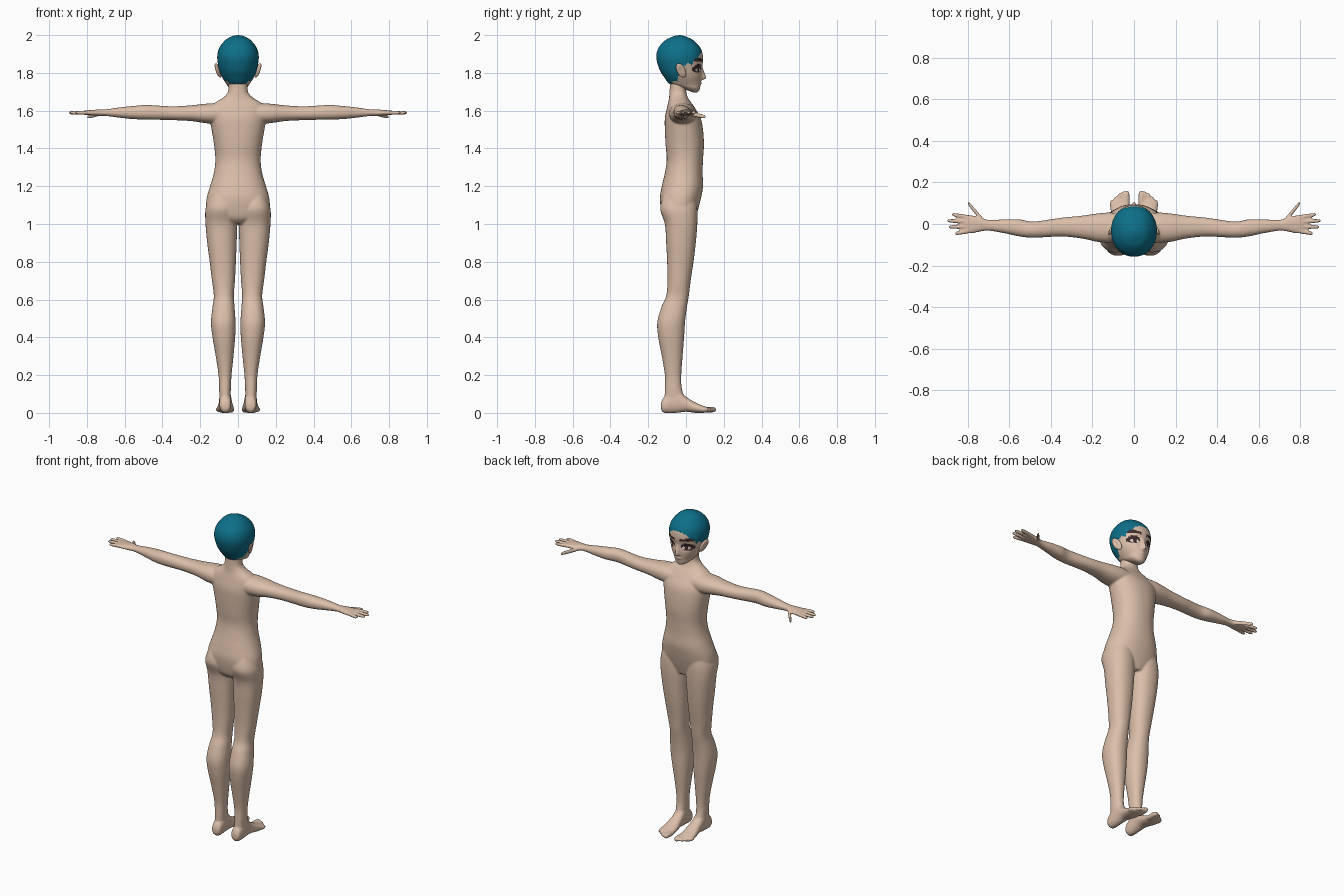
import bpy, bmesh, math
from mathutils import Vector


def material(name, rgb):
    m = bpy.data.materials.new(name)
    m.diffuse_color = (*rgb, 1)
    return m


SKIN = material("skin", (0.71, 0.52, 0.40))
HAIR = material("teal hair", (0.004, 0.16, 0.25))
DARK = material("dark brown lash", (0.045, 0.025, 0.025))
PALE = material("eye white", (0.75, 0.66, 0.58))


def catmull(rows, steps):
    """Smoothly interpolate rows of section values."""
    out = []
    for i in range(len(rows) - 1):
        a, b = rows[max(i - 1, 0)], rows[i]
        c, d = rows[i + 1], rows[min(i + 2, len(rows) - 1)]
        for k in range(steps):
            t = k / steps
            out.append([0.5 * (2 * q + (r - p) * t + (2 * p - 5 * q + 4 * r - s) * t * t
                               + (3 * q - p - 3 * r + s) * t ** 3)
                        for p, q, r, s in zip(a, b, c, d)])
    return out + [list(rows[-1])]


def loft(bm, rows, place, n=32, steps=5, power=0.9):
    """Rows are (t, u0, u1, v0, v1): rounded sections given by their extents."""
    rings = []
    for t, u0, u1, v0, v1 in catmull(rows, steps):
        ring = []
        for k in range(n):
            a = 2 * math.pi * k / n
            c, s = math.cos(a), math.sin(a)
            u = (u0 + u1) / 2 + (u1 - u0) / 2 * math.copysign(abs(c) ** power, c)
            v = (v0 + v1) / 2 + (v1 - v0) / 2 * math.copysign(abs(s) ** power, s)
            ring.append(bm.verts.new(place(t, u, v)))
        rings.append(ring)
    for r0, r1 in zip(rings, rings[1:]):
        for k in range(n):
            bm.faces.new((r0[k], r0[(k + 1) % n], r1[(k + 1) % n], r1[k]))
    bm.faces.new(rings[0])
    bm.faces.new(rings[-1])


def finish(bm, name, mats):
    bmesh.ops.recalc_face_normals(bm, faces=bm.faces)
    for f in bm.faces:
        f.smooth = True
    me = bpy.data.meshes.new(name)
    bm.to_mesh(me)
    bm.free()
    for m in mats:
        me.materials.append(m)
    ob = bpy.data.objects.new(name, me)
    bpy.context.collection.objects.link(ob)
    return ob


TORSO = [(1.00, .06, -.09, .04), (1.03, .12, -.12, .05), (1.08, .165, -.133, .065),
         (1.14, .165, -.138, .08), (1.20, .148, -.128, .09), (1.27, .128, -.112, .088),
         (1.34, .12, -.102, .09), (1.42, .127, -.108, .095), (1.50, .14, -.112, .09),
         (1.56, .15, -.112, .078), (1.61, .15, -.102, .05), (1.64, .125, -.095, .03),
         (1.665, .085, -.09, .012), (1.69, .058, -.088, .003), (1.72, .05, -.086, 0),
         (1.78, .05, -.085, 0)]
LEG = [(1.15, .02, .15, -.12, .05), (1.08, .004, .172, -.137, .06), (1.0, .004, .172, -.112, .06),
       (.9, .007, .163, -.105, .052), (.8, .011, .15, -.1, .04), (.7, .016, .138, -.098, .025),
       (.62, .022, .128, -.105, .015), (.56, .018, .135, -.13, .005), (.48, .013, .143, -.152, -.005),
       (.4, .015, .135, -.147, -.01), (.3, .024, .118, -.128, -.018), (.2, .034, .103, -.112, -.025),
       (.13, .038, .1, -.112, -.022), (.06, .038, .098, -.115, 0)]
FOOT = [(-.133, .05, .085, .02, .05), (-.115, .037, .097, 0, .085), (-.05, .035, .1, 0, .125),
        (0, .03, .102, .006, .085), (.05, .023, .11, 0, .055), (.09, .022, .115, 0, .038),
        (.115, .024, .114, .003, .03)]
ARM = [(.05, -.09, .05, 1.53, 1.64), (.12, -.09, .055, 1.53, 1.64), (.18, -.085, .05, 1.535, 1.636),
       (.25, -.07, .04, 1.545, 1.628), (.35, -.06, .03, 1.55, 1.623), (.48, -.066, .012, 1.553, 1.63),
       (.55, -.06, .022, 1.555, 1.625), (.62, -.045, .022, 1.562, 1.618), (.70, -.032, .02, 1.572, 1.607),
       (.74, -.037, .032, 1.572, 1.606), (.78, -.045, .042, 1.575, 1.603), (.815, -.044, .042, 1.578, 1.6)]


def digit(bm, place, t0, u0, v0, t1, u1, v1, r):
    """Tapered finger or toe with a round tip."""
    rows = []
    for f, k in ((0, 1), (.5, 1), (.85, .85), (.95, .6), (1, .15)):
        t, u, v = (p + (q - p) * f for p, q in ((t0, t1), (u0, u1), (v0, v1)))
        rows.append((t, u - r * k, u + r * k, v - r * k, v + r * k))
    loft(bm, rows, place, n=14, steps=3, power=1)


# Body: torso, limbs, hands and feet fused into one skin
bm = bmesh.new()
loft(bm, [(z, -w, w, a, b) for z, w, a, b in TORSO], lambda t, u, v: (u, v, t), n=48)
for s in (1, -1):
    up = lambda t, u, v: (s * u, v, t)
    out = lambda t, u, v: (s * t, u, v)
    fwd = lambda t, u, v: (s * u, t, v)
    loft(bm, LEG, up)
    loft(bm, FOOT, fwd)
    loft(bm, ARM, out)
    # fingers and thumb
    for y0, x1, y1 in ((.032, .877, .046), (.011, .9, .016), (-.012, .893, -.014), (-.034, .862, -.046)):
        digit(bm, out, .79, y0, 1.59, x1, y1, 1.589, .0105)
    digit(bm, out, .725, .015, 1.587, .8, .104, 1.566, .013)
    # toes
    for i in range(5):
        digit(bm, fwd, .09, .036 + .018 * i, .017, .16 - .003 * i * i, .036 + .016 * i, .017,
              .016 if i == 0 else .0115)
body = finish(bm, "body", [SKIN])
rm = body.modifiers.new("fuse", 'REMESH')
rm.mode = 'VOXEL'
rm.voxel_size = 0.0052
rm.use_smooth_shade = True
sm = body.modifiers.new("soften", 'SMOOTH')
sm.factor, sm.iterations = 0.5, 5

# Head
HEAD = [(1.697, .012, .035, .06), (1.705, .028, .015, .069), (1.72, .047, -.03, .074),
        (1.74, .061, -.085, .077), (1.78, .086, -.118, .082), (1.82, .1, -.141, .084),
        (1.88, .11, -.157, .09), (1.93, .1, -.147, .078), (1.97, .071, -.113, .042),
        (1.987, .047, -.083, .012), (1.996, .025, -.058, -.012), (2.0, .004, -.036, -.03)]
HAIRLINE = [(-.2, 1.7), (-.08, 1.745), (-.045, 1.765), (-.03, 1.83), (.03, 1.85), (.075, 1.9), (.1, 1.93)]


def hairline(y):
    for (a, za), (b, zb) in zip(HAIRLINE, HAIRLINE[1:]):
        if y <= b:
            return za + (zb - za) * (y - a) / (b - a)
    return 2


bm = bmesh.new()
loft(bm, [(z, -w, w, a, b) for z, w, a, b in HEAD], lambda t, u, v: (u, v, t), n=128, steps=9, power=.95)
for v in bm.verts:
    x, y, z = v.co
    if y > 0:
        # nose, lips and eye sockets
        ramp = max(0, 1 - (z - 1.772) / .065) if z > 1.772 else max(0, 1 - (1.772 - z) / .014)
        v.co.y += .026 * ramp * math.exp(-(x / .012) ** 2)
        v.co.y += .005 * math.exp(-(x / .02) ** 2 - ((z - 1.745) / .008) ** 2)
        v.co.y -= .008 * math.exp(-((abs(x) - .045) / .025) ** 2 - ((z - 1.825) / .022) ** 2)
for f in bm.faces:
    x, y, z = f.calc_center_median()
    ax = abs(x)
    jag = .004 * math.sin(170 * y) + .004 * math.sin(ax * 260)
    if z > hairline(y) + jag:
        f.material_index = 1
    elif y > .015:
        # brow, then a dark lash ring round a pale eye
        brow = abs(z - 1.868 - .1 * (ax - .05)) < .009 and .018 < ax < .088
        e = ((ax - .054) / .034) ** 2 + ((z - 1.823) / .023) ** 2
        inner = ((ax - .048) / .022) ** 2 + ((z - 1.816) / .012) ** 2
        iris = abs(ax - .048) < .010
        if brow or (e < 1 and (inner > 1 or iris)):
            f.material_index = 2
        elif e < 1:
            f.material_index = 3
finish(bm, "head", [SKIN, HAIR, DARK, PALE])

# Ears
for s, side in ((1, "right"), (-1, "left")):
    bm = bmesh.new()
    bmesh.ops.create_uvsphere(bm, u_segments=24, v_segments=16, radius=1)
    for v in bm.verts:
        p = v.co.copy()
        lean = p.z * .012
        dish = .007 * math.exp(-(p.y ** 2 + p.z ** 2) * 3) if p.x > 0 else 0
        v.co = Vector((s * (.106 + p.x * .012 + lean - dish - p.y * .008),
                       -.026 + p.y * .024 - lean, 1.813 + p.z * .038))
    finish(bm, side + "_ear", [SKIN])
